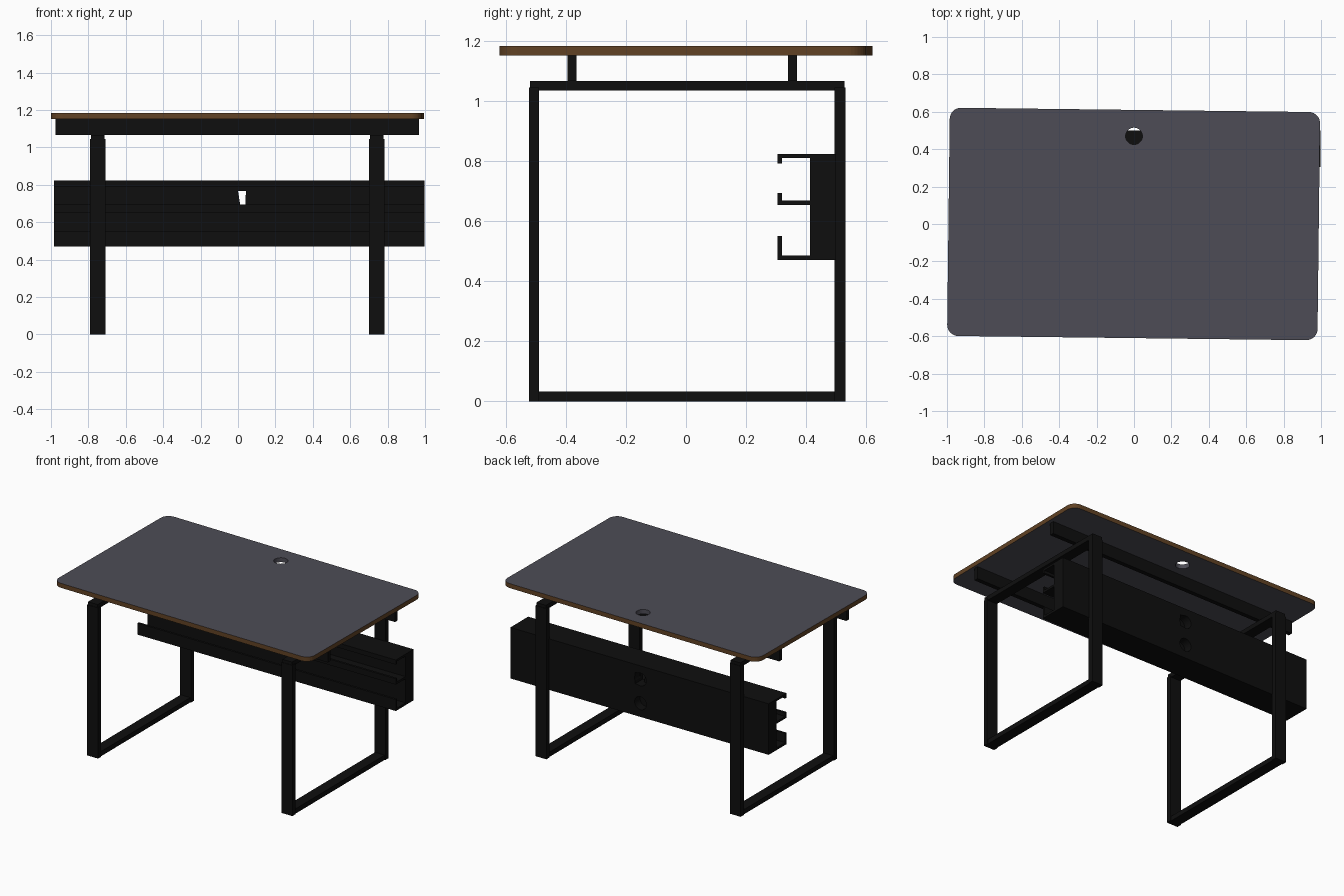
import bpy, bmesh, math

if "Cube" in bpy.data.objects:
    bpy.data.objects.remove(bpy.data.objects["Cube"])


def material(name, rgb):
    m = bpy.data.materials.new(name)
    m.diffuse_color = (*rgb, 1)
    m.use_nodes = True
    m.node_tree.nodes["Principled BSDF"].inputs["Base Color"].default_value = m.diffuse_color
    return m


BLACK = material("black_metal", (0.0045, 0.0045, 0.0045))
GREY = material("grey_laminate", (0.075, 0.073, 0.092))
WOOD = material("wood_edge", (0.12, 0.055, 0.018))


def prism(name, points, depth, mats):
    """Extrude a closed outline of 3D points along the depth vector."""
    bm = bmesh.new()
    face = bm.faces.new([bm.verts.new(p) for p in points])
    ext = bmesh.ops.extrude_face_region(bm, geom=[face], use_keep_orig=True)
    bmesh.ops.translate(bm, vec=depth,
                        verts=[v for v in ext["geom"] if isinstance(v, bmesh.types.BMVert)])
    bmesh.ops.recalc_face_normals(bm, faces=bm.faces)
    me = bpy.data.meshes.new(name)
    bm.to_mesh(me)
    bm.free()
    ob = bpy.data.objects.new(name, me)
    bpy.context.collection.objects.link(ob)
    for m in mats:
        me.materials.append(m)
    return ob


def box(name, x, y, z):
    pts = [(x[0], y[0], z[0]), (x[1], y[0], z[0]), (x[1], y[1], z[0]), (x[0], y[1], z[0])]
    return prism(name, pts, (0, 0, z[1] - z[0]), [BLACK])


def cylinder(loc, r, depth, rot=(0, 0, 0)):
    bpy.ops.mesh.primitive_cylinder_add(vertices=32, radius=r, depth=depth,
                                        location=loc, rotation=rot)
    return bpy.context.object


def cut(ob, cutter):
    mod = ob.modifiers.new("cut", "BOOLEAN")
    mod.operation = "DIFFERENCE"
    mod.solver = "EXACT"
    mod.object = cutter
    bpy.context.view_layer.objects.active = ob
    bpy.ops.object.modifier_apply(modifier=mod.name)
    bpy.data.objects.remove(cutter)


# Tabletop: rounded rectangle, turned very slightly
w, h, r, turn = 0.99, 0.61, 0.06, -0.012
outline = []
for k, (sx, sy) in enumerate([(1, 1), (-1, 1), (-1, -1), (1, -1)]):
    for i in range(9):
        a = math.pi / 2 * (k + i / 8)
        x = sx * (w - r) + r * math.cos(a)
        y = sy * (h - r) + r * math.sin(a)
        outline.append((x * math.cos(turn) - y * math.sin(turn) - 0.002,
                        x * math.sin(turn) + y * math.cos(turn), 1.152))
top = prism("tabletop", outline, (0, 0, 0.031), [GREY, WOOD])

# Cable hole through the tabletop
cut(top, cylinder((0, 0.47, 1.17), 0.045, 0.2))
for p in top.data.polygons:
    near_hole = math.hypot(p.center.x, p.center.y - 0.47) < 0.06
    p.material_index = 0 if abs(p.normal.z) > 0.5 or near_hole else 1

# Long beams under the top
box("front_beam", (-0.975, 0.967), (-0.395, -0.365), (1.066, 1.152))
box("rear_beam", (-0.975, 0.967), (0.34, 0.37), (1.066, 1.152))

# Two closed leg frames
for side, cx in (("left", -0.75), ("right", 0.742)):
    xs = (cx - 0.042, cx + 0.042)
    inner = (cx - 0.037, cx + 0.037)
    box(side + "_front_leg", xs, (-0.523, -0.49), (0, 1.045))
    box(side + "_rear_leg", xs, (0.495, 0.531), (0, 1.045))
    box(side + "_foot_bar", inner, (-0.495, 0.5), (0, 0.033))
    box(side + "_top_bar", inner, (-0.52, 0.528), (1.035, 1.066))

# Cable tray: box section with three lipped shelves
profile = [(.5, .47), (.5, .824), (.305, .824), (.305, .792), (.32, .792), (.32, .81),
           (.412, .81), (.412, .668), (.32, .668), (.32, .694), (.305, .694), (.305, .653),
           (.412, .653), (.412, .486), (.32, .486), (.32, .55), (.305, .55), (.305, .47)]
tray = prism("cable_tray", [(-0.985, y, z) for y, z in profile], (1.983, 0, 0), [BLACK])

# Round cable openings in the back, the upper one going through
for z in (0.73, 0.565):
    cut(tray, cylinder((0, 0.5, z), 0.045, 0.12, (math.pi / 2, 0, 0)))
slot = [(0.0, 0.38, 0.768), (0.042, 0.38, 0.768), (0.04, 0.38, 0.69), (0.012, 0.38, 0.69)]
cut(tray, prism("slot_cutter", slot, (0, 0.2, 0), [BLACK]))
